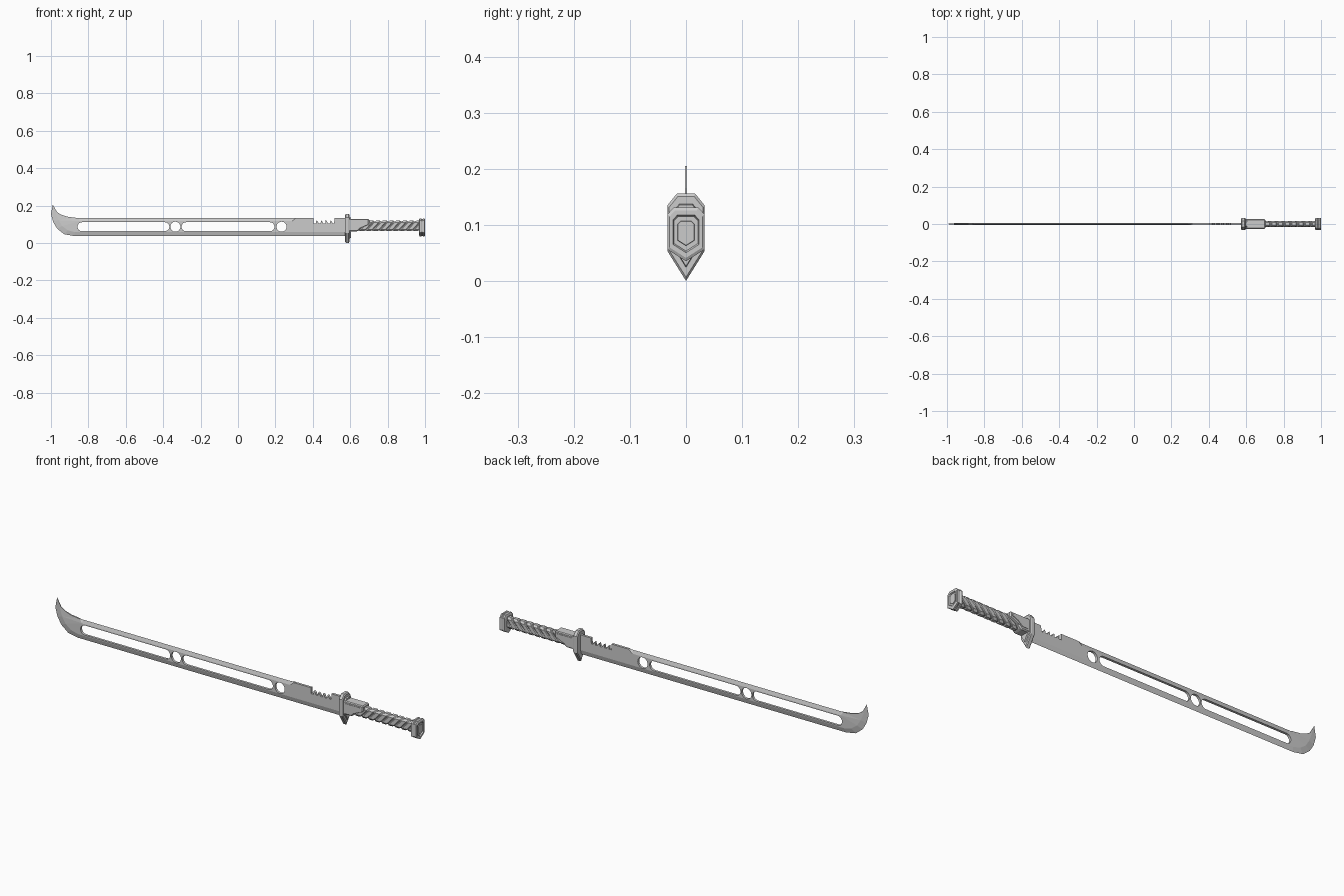
import bpy, bmesh, math

if "Cube" in bpy.data.objects:
    bpy.data.objects.remove(bpy.data.objects["Cube"])

T = 0.006  # blade half thickness


def mesh_object(name, verts, faces):
    me = bpy.data.meshes.new(name)
    me.from_pydata(verts, [], faces)
    bm = bmesh.new()
    bm.from_mesh(me)
    bmesh.ops.remove_doubles(bm, verts=bm.verts, dist=1e-5)
    bmesh.ops.recalc_face_normals(bm, faces=bm.faces)
    bm.to_mesh(me)
    bm.free()
    ob = bpy.data.objects.new(name, me)
    bpy.context.collection.objects.link(ob)
    return ob


def plate(name, loops, half):
    """Flat plate in the XZ plane; loops after the first are holes."""
    cu = bpy.data.curves.new(name + "_curve", 'CURVE')
    cu.dimensions, cu.fill_mode, cu.extrude = '2D', 'BOTH', half
    for pts in loops:
        s = cu.splines.new('POLY')
        s.points.add(len(pts) - 1)
        for p, (x, z) in zip(s.points, pts):
            p.co = (x, z, 0, 1)
        s.use_cyclic_u = True
    tmp = bpy.data.objects.new("tmp", cu)
    bpy.context.collection.objects.link(tmp)
    me = bpy.data.meshes.new_from_object(tmp.evaluated_get(bpy.context.evaluated_depsgraph_get()))
    bpy.data.objects.remove(tmp)
    verts = [(v.co.x, -v.co.z, v.co.y) for v in me.vertices]
    return mesh_object(name, verts, [tuple(p.vertices) for p in me.polygons])


def wedge(name, inner, outer):
    """Sharpened strip between the flat of the blade and its edge."""
    verts, faces = [], []
    for (xi, zi), (xo, zo) in zip(inner, outer):
        verts += [(xi, -T, zi), (xo, 0, zo), (xi, T, zi)]
    for i in range(len(inner) - 1):
        a, b = 3 * i, 3 * i + 3
        faces += [(a, b, b + 1, a + 1), (a + 1, b + 1, b + 2, a + 2)]
    return mesh_object(name, verts, faces)


def thin_tip(ob):
    """Thin the hooked tip towards its point."""
    for v in ob.data.vertices:
        if v.co.x < -0.855:
            v.co.y *= 1 - 0.75 * min(1, max(0, (v.co.z - 0.1) / 0.06))


def loft(name, rings):
    n = len(rings[0])
    verts = [v for r in rings for v in r]
    faces = [(k * n + i, k * n + (i + 1) % n, (k + 1) * n + (i + 1) % n, (k + 1) * n + i)
             for k in range(len(rings) - 1) for i in range(n)]
    faces += [tuple(range(n)), tuple(range(len(verts) - n, len(verts)))]
    return mesh_object(name, verts, faces)


def scaled(half_outline, zc, steps):
    """Rings along x from a half outline (y, z) mirrored in y."""
    full = half_outline + [(-y, z) for y, z in reversed(half_outline) if y > 0]
    return [[(x, y * s, zc + (z - zc) * s) for y, z in full] for x, s in steps]


def slot(x0, x1, zc, r, n=12):
    right = [(x1 - r + r * math.sin(math.pi * i / n), zc + r * math.cos(math.pi * i / n)) for i in range(n + 1)]
    left = [(x0 + r - r * math.sin(math.pi * i / n), zc - r * math.cos(math.pi * i / n)) for i in range(n + 1)]
    pts = right + left
    return [p for i, p in enumerate(pts) if math.dist(p, pts[i - 1]) > 1e-5]


# Blade plate with hooked tip, saw notch and cut-outs
edge_in = [(0.58, 0.059), (-0.87, 0.058), (-0.91, 0.068), (-0.94, 0.091), (-0.96, 0.122),
           (-0.975, 0.16), (-0.99, 0.205)]
edge_out = [(0.58, 0.037), (-0.875, 0.037), (-0.93, 0.047), (-0.967, 0.077), (-0.988, 0.112),
            (-1.0, 0.155), (-0.99, 0.205)]
hook = [(-0.968, 0.166), (-0.945, 0.151), (-0.915, 0.141), (-0.863, 0.134)]
spine_in = [(-0.863, 0.134), (-0.85, 0.117), (0.29, 0.117), (0.31, 0.134)]
spine_out = [(-0.863, 0.134), (-0.85, 0.134), (0.29, 0.134), (0.31, 0.134)]
teeth = [(0.404, 0.134), (0.404, 0.105)]
for i in range(4):
    x = 0.417 + i * 0.025
    teeth += [(x, 0.105), (x + 0.002, 0.122), (x + 0.008, 0.117), (x + 0.014, 0.105)]
teeth += [(0.514, 0.105), (0.516, 0.134), (0.58, 0.134)]
holes = [slot(-0.858, -0.367, 0.087, 0.024), slot(-0.302, 0.195, 0.087, 0.024),
         slot(-0.362, -0.308, 0.087, 0.027), slot(0.206, 0.26, 0.087, 0.027)]
thin_tip(plate("blade", [edge_in + hook + spine_in[1:] + teeth] + holes, T))
thin_tip(wedge("cutting_edge", edge_in, edge_out))
thin_tip(wedge("spine_bevel", spine_in, spine_out))

# Guard
guard = [(0.016, 0.156), (0.033, 0.135), (0.033, 0.053), (0, 0.0)]
loft("guard", scaled(guard, 0.085, [(0.573, 0.92), (0.577, 1), (0.592, 1), (0.596, 0.92)]))
loft("guard_collar_plate", scaled(guard, 0.088, [(0.59, 0.75), (0.603, 0.7)]))

# Collar with slanted end, plus raised side panels
collar = plate("collar", [[(0.59, 0.062), (0.64, 0.062), (0.66, 0.082), (0.702, 0.1),
                           (0.702, 0.128), (0.59, 0.128)]], 0.026)
bev = collar.modifiers.new("bevel", 'BEVEL')
bev.width, bev.segments = 0.005, 1
plate("collar_panel", [[(0.605, 0.075), (0.635, 0.075), (0.66, 0.096), (0.69, 0.108),
                        (0.69, 0.118), (0.605, 0.118)]], 0.028)

# Grip wrapped in slanted bands
ZC, PITCH = 0.091, 0.036
section = [(0.008, 0.028), (0.016, 0.018), (0.016, -0.018), (0.008, -0.028)]
section += [(-y, z) for y, z in reversed(section)]
rings = []
for i in range(10):
    for off, s in ((0, 0.84), (0.005, 1), (0.027, 1), (0.032, 0.84)):
        x = 0.635 + i * PITCH + off
        rings.append([(min(max(x + z * 0.9, 0.61), 0.975), y * s, ZC + z * s) for y, z in section])
loft("grip", rings)

# Pommel with stepped rim and recessed end
pommel = [(0.022, 0.131), (0.033, 0.119), (0.033, 0.056), (0, 0.035)]
loft("pommel", scaled(pommel, 0.086, [(0.968, 0.86), (0.971, 1), (0.979, 1), (0.982, 0.94), (0.987, 0.94),
                                      (0.99, 1), (0.997, 1), (1.0, 0.88), (1.0, 0.7), (0.994, 0.64)]))
loft("pommel_inset", scaled(pommel, 0.086, [(0.99, 0.48), (0.997, 0.44)]))
